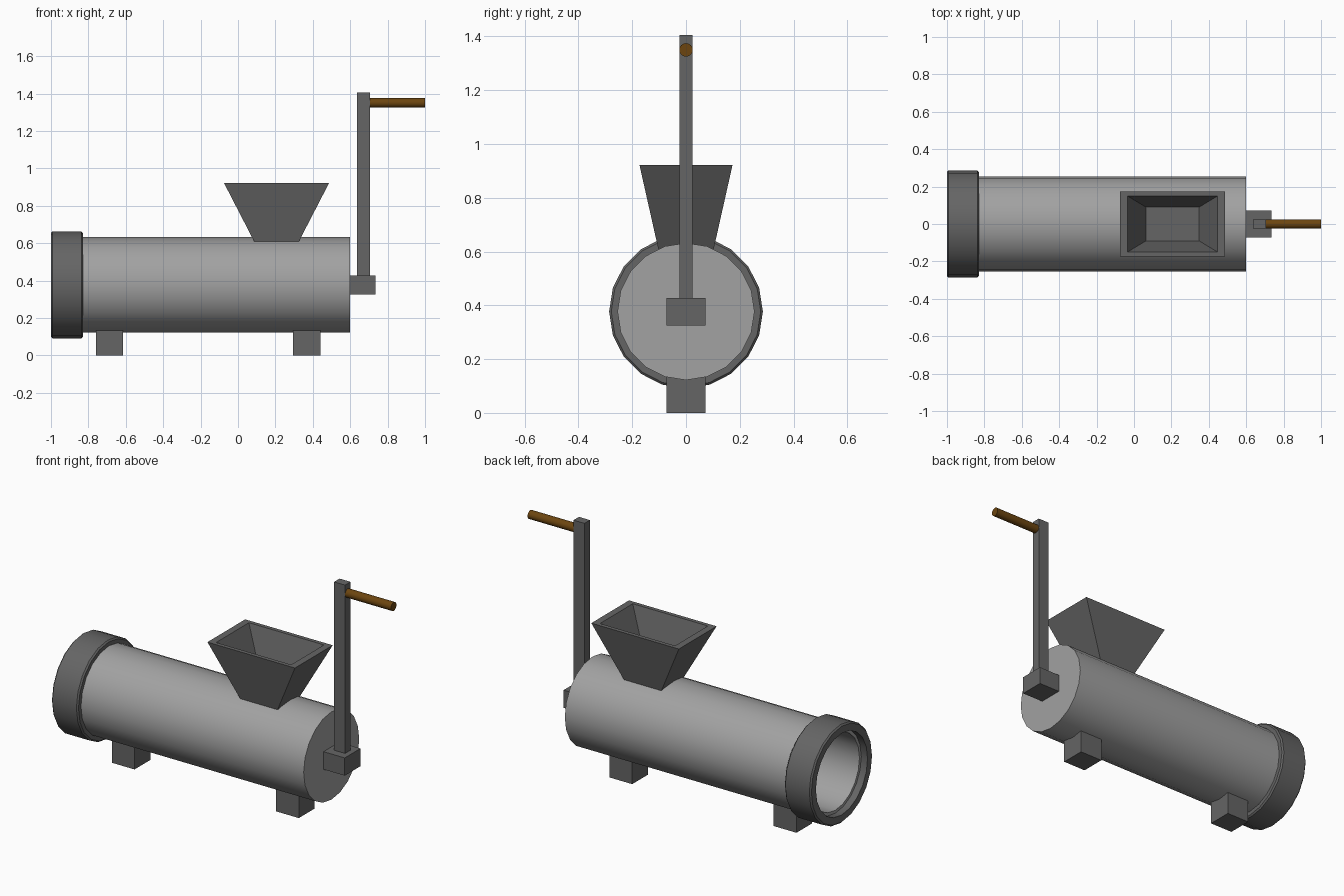
import bpy, bmesh, math

if "Cube" in bpy.data.objects:
    bpy.data.objects.remove(bpy.data.objects["Cube"])

SIDES = 20
AXIS_Z = 0.377


def material(name, rgb):
    m = bpy.data.materials.new(name)
    m.diffuse_color = (*rgb, 1)
    m.use_nodes = True
    m.node_tree.nodes["Principled BSDF"].inputs["Base Color"].default_value = m.diffuse_color
    return m


LIGHT = material("light_steel", (0.36, 0.36, 0.36))
DARK = material("dark_iron", (0.13, 0.13, 0.13))
WOOD = material("brown_wood", (0.15, 0.06, 0.005))


def finish(name, bm, mat, smooth=False):
    bmesh.ops.recalc_face_normals(bm, faces=bm.faces[:])
    me = bpy.data.meshes.new(name)
    bm.to_mesh(me)
    bm.free()
    me.materials.append(mat)
    ob = bpy.data.objects.new(name, me)
    bpy.context.collection.objects.link(ob)
    if smooth:
        bpy.ops.object.select_all(action='DESELECT')
        ob.select_set(True)
        bpy.context.view_layer.objects.active = ob
        bpy.ops.object.shade_smooth_by_angle(angle=math.radians(30))
    return ob


def ring_of(bm, x, r, z, n):
    return [bm.verts.new((x, r * math.cos(2 * math.pi * i / n),
                          z + r * math.sin(2 * math.pi * i / n))) for i in range(n)]


def bridge(bm, a, b):
    n = len(a)
    for i in range(n):
        bm.faces.new((a[i], a[(i + 1) % n], b[(i + 1) % n], b[i]))


def lathe(name, profile, mat, z=AXIS_Z, n=SIDES, closed=False):
    """Spin (x, radius) points about the x axis; cap the ends unless closed."""
    bm = bmesh.new()
    rings = [ring_of(bm, x, r, z, n) for x, r in profile]
    for a, b in zip(rings, rings[1:]):
        bridge(bm, a, b)
    if closed:
        bridge(bm, rings[-1], rings[0])
    else:
        bm.faces.new(rings[0])
        bm.faces.new(rings[-1])
    return finish(name, bm, mat, True)


def box(name, x0, x1, half_y, z0, z1, mat=DARK):
    bm = bmesh.new()
    bmesh.ops.create_cube(bm, size=1)
    for v in bm.verts:
        v.co = (x0 if v.co.x < 0 else x1, math.copysign(half_y, v.co.y),
                z0 if v.co.z < 0 else z1)
    return finish(name, bm, mat)


# Hollow barrel, closed at the crank end
lathe("barrel", [(0.6, 0.255), (-0.96, 0.255), (-0.96, 0.22), (0.56, 0.22)], LIGHT)

# Screw-on end ring with small chamfers
lathe("end_ring", [(-0.83, 0.25), (-0.83, 0.278), (-0.838, 0.286), (-0.992, 0.286),
                   (-1.0, 0.278), (-1.0, 0.237), (-0.95, 0.237), (-0.95, 0.25)],
      DARK, closed=True)

# Feet
for name, x in (("left_foot", -0.687), ("right_foot", 0.368)):
    box(name, x - 0.073, x + 0.073, 0.072, 0, 0.133)

# Hopper: tapered funnel with a recessed floor
bm = bmesh.new()
loops = []
for hx, hy, z in ((0.12, 0.103, 0.61), (0.281, 0.173, 0.922),
                  (0.241, 0.15, 0.922), (0.142, 0.09, 0.735)):
    loops.append([bm.verts.new((0.206 + sx * hx, sy * hy, z))
                  for sx, sy in ((-1, -1), (1, -1), (1, 1), (-1, 1))])
for a, b in zip(loops, loops[1:]):
    bridge(bm, a, b)
bm.faces.new(loops[0])
bm.faces.new(loops[-1])
finish("hopper", bm, DARK)

# Crank: hub, arm and wooden grip
box("crank_hub", 0.6, 0.736, 0.072, 0.325, 0.428)
box("crank_arm", 0.635, 0.705, 0.025, 0.428, 1.405)
lathe("crank_grip", [(0.7, 0.025), (1.0, 0.025)], WOOD, z=1.35, n=16)
